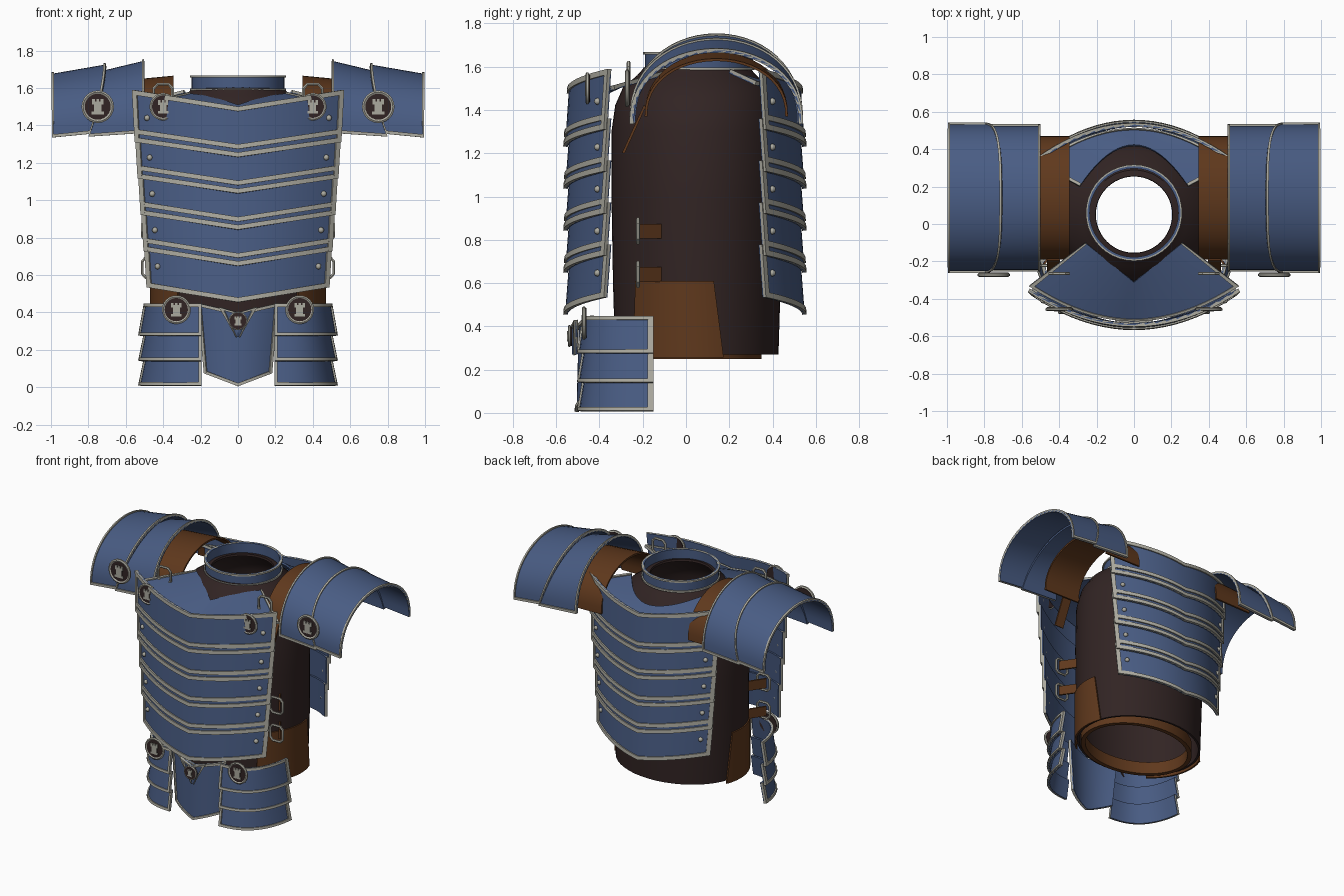
import bpy, bmesh
from math import sin, cos, pi
from mathutils import Vector, Matrix

cube = bpy.data.objects.get("Cube")
if cube:
    bpy.data.objects.remove(cube)

PARTS = []
HEART = Vector((0, 0.05, 1.0))


def material(name, rgb):
    m = bpy.data.materials.new(name)
    m.use_nodes = True
    m.diffuse_color = (*rgb, 1)
    m.node_tree.nodes["Principled BSDF"].inputs["Base Color"].default_value = (*rgb, 1)
    return m


BLUE = material("blue steel", (0.066, 0.107, 0.228))
SILVER = material("silver trim", (0.41, 0.40, 0.345))
DARK = material("dark leather", (0.031, 0.0175, 0.017))
BROWN = material("brown leather", (0.115, 0.04, 0.012))


def add(name, data, *mats):
    for m in mats:
        data.materials.append(m)
    ob = bpy.data.objects.new(name, data)
    bpy.context.collection.objects.link(ob)
    PARTS.append(ob)
    return ob


def mesh_part(name, bm, *mats):
    me = bpy.data.meshes.new(name)
    bm.to_mesh(me)
    bm.free()
    return add(name, me, *mats)


def loop_tube(name, path, r):
    """Closed round silver wire."""
    cu = bpy.data.curves.new(name, "CURVE")
    cu.dimensions = "3D"
    cu.bevel_depth = r
    cu.bevel_resolution = 1
    sp = cu.splines.new("POLY")
    sp.points.add(len(path) - 1)
    for p, co in zip(sp.points, path):
        p.co = (*co, 1)
    sp.use_cyclic_u = True
    add(name, cu, SILVER)


def shell(name, fn, us, vs, mat, thick, offset=0.0):
    """Thin solid over the given parameter rows and columns, facing away from the heart."""
    bm = bmesh.new()
    grid = [[bm.verts.new(fn(u, v)) for u in us] for v in vs]
    for a, b in zip(grid, grid[1:]):
        for i in range(len(us) - 1):
            bm.faces.new((a[i], a[i + 1], b[i + 1], b[i]))
    bmesh.ops.remove_doubles(bm, verts=bm.verts, dist=0.0002)
    bmesh.ops.recalc_face_normals(bm, faces=bm.faces)
    bm.normal_update()
    if sum(f.normal.dot(f.calc_center_median() - HEART) * f.calc_area() for f in bm.faces) < 0:
        bmesh.ops.reverse_faces(bm, faces=bm.faces)
    mod = mesh_part(name, bm, mat).modifiers.new("thickness", "SOLIDIFY")
    mod.thickness = thick
    mod.offset = offset


def sheet(name, fn, mat, nu=16, nv=2, edges="", w=0.024, stripes=(), thick=0.012):
    """Plate from fn(u, v), u in -1..1 and v in 0..1, with flat trim bands raised on its outside."""
    us = [2 * i / nu - 1 for i in range(nu + 1)]
    vs = [j / nv for j in range(nv + 1)]
    shell(name, fn, us, vs, mat, thick)
    if not edges:
        return
    dv = w / (fn(0.6, 1) - fn(0.6, 0)).length
    du = 2 * w / sum((fn(b, 0.5) - fn(a, 0.5)).length for a, b in zip(us, us[1:]))
    rows = {"t": (0, dv), "b": (1 - dv, 1)}
    cols = {"l": (-1, du - 1), "r": (1 - du, 1)}
    deep = thick + 0.008
    lift = 1 - 0.9 * thick / deep
    for e in edges:
        shell(name + "_trim", fn, cols.get(e, us), rows.get(e, vs), SILVER, deep, lift)
    for v in stripes:
        shell(name + "_stripe", fn, us, (v - dv / 2, v + dv / 2), SILVER, deep, lift)


def balls(name, points, r):
    bm = bmesh.new()
    for p in points:
        bmesh.ops.create_icosphere(bm, subdivisions=2, radius=r, matrix=Matrix.Translation(p))
    mesh_part(name, bm, SILVER)


def medallion(name, loc, r):
    """Dark disc with silver rim and a plain tower relief, facing -y."""
    place = Matrix.Translation(loc)
    bm = bmesh.new()
    bmesh.ops.create_cone(bm, cap_ends=True, segments=24, radius1=r, radius2=r, depth=0.018,
                          matrix=place @ Matrix.Rotation(pi / 2, 4, "X"))
    blocks = [(0, -0.44, 0.84, 0.2), (0, -0.05, 0.54, 0.62), (0, 0.26, 0.8, 0.2)]
    blocks += [(x, 0.43, 0.2, 0.2) for x in (-0.3, 0, 0.3)]
    for x, z, wide, high in blocks:
        m = place @ Matrix.Translation((x * r, -0.01, z * r)) @ Matrix.Diagonal((wide * r, 0.01, high * r, 1))
        made = bmesh.ops.create_cube(bm, size=1, matrix=m)
        for f in {f for v in made["verts"] for f in v.link_faces}:
            f.material_index = 1
    mesh_part(name, bm, DARK, SILVER)
    ring = [place @ Vector((r * cos(a), -0.004, r * sin(a))) for a in (i * pi / 12 for i in range(24))]
    loop_tube(name + "_rim", ring, r * 0.13)


def buckle(name, loc, w, h):
    corners = [(-1, -.6), (-.6, -1), (.6, -1), (1, -.6), (1, .6), (.6, 1), (-.6, 1), (-1, .6)]
    loop_tube(name, [Vector(loc) + Vector((x * w, 0, z * h)) for x, z in corners], 0.009)


# Torso shell: height, half width, half depth
TORSO = [(0.27, .445, .37), (0.6, .455, .38), (1.0, .455, .387), (1.3, .445, .387), (1.42, .41, .37),
         (1.5, .355, .335), (1.555, .28, .27), (1.595, .235, .235), (1.6, .205, .205)]


def torso(u, v):
    z, rx, ry = TORSO[round(v * (len(TORSO) - 1))]
    return Vector((rx * sin(pi * u), 0.05 - ry * cos(pi * u), z))


def hoop(rx, ry, yc, z0, z1):
    return lambda u, v: Vector((rx * sin(pi * u), yc - ry * cos(pi * u), z0 + (z1 - z0) * v))


sheet("torso", torso, DARK, 48, len(TORSO) - 1, thick=0.015)
sheet("hem_lining", hoop(.40, .31, .025, .25, .34), BROWN, 48, 1, thick=0.03)
sheet("collar", hoop(.243, .243, .06, 1.585, 1.668), BLUE, 40, 1, "tb", 0.012)


# Layered chest and back plates, dipping to a chevron in the middle
def lame(i, side):
    low = 1.31 - 0.194 * i
    high = low + (0.28 if i == 0 else 0.245)
    scale, near = (1, 0.35) if side < 0 else (0.92, 0.34)

    def fn(u, v):
        x = u * scale * (0.56 - 0.016 * i - 0.015 * v)
        y = side * (near + 0.185 * (1 - u * u) + 0.018 * v)
        drop = (0.09 - 0.01 * v) * (1 - abs(u))
        return Vector((x, y, high + (low - high) * v - drop))
    return fn, 1 - 0.058 / (high - low)


for side, word in ((-1, "chest"), (1, "back")):
    rivets = []
    for i in range(5):
        fn, stripe = lame(i, side)
        sheet(f"{word}_plate_{i + 1}", fn, BLUE, 20, 2, "blr" if i else "tblr", 0.026,
              (stripe,) if i < 4 else ())
        rivets += [fn(u, 0.5) + Vector((0, side * 0.008, 0)) for u in (-0.88, 0.88)]
    balls(word + "_rivets", rivets, 0.016)


# Sloping yokes between the plates and the torso
def chest_yoke(u, v):
    k = 1 - abs(u)
    inner = Vector((0.26 * u, -0.1 - 0.21 * k, 1.565 - 0.06 * k ** 1.5))
    outer = lame(0, -1)[0](u, 0) + Vector((0, 0.02, -0.09))
    return inner.lerp(outer, v)


def back_yoke(u, v):
    k = 1 - u * u
    inner = Vector((0.29 * u, 0.2 + 0.22 * k, 1.575 - 0.06 * k))
    outer = lame(0, 1)[0](u, 0) + Vector((0, -0.02, -0.07))
    return inner.lerp(outer, v)


sheet("chest_yoke", chest_yoke, BLUE, 20, 3, "blr", 0.014)
sheet("back_yoke", back_yoke, BLUE, 20, 3, "blr", 0.014)


# Shoulder arches run front to back over u
def arch(s, x0, x1, narrow0, narrow1, ry, rz0, rz1, z0, z1, yc):
    def fn(u, v):
        a = pi * (u + 1) / 2
        lift = max(0, sin(a)) ** 0.87
        flare = (1 - lift) ** 1.5
        left, right = x0 + narrow0 * flare, x1 + narrow1 * flare
        return Vector((s * (left + (right - left) * v), yc - ry * cos(a),
                       z0 + (z1 - z0) * v + (rz0 + (rz1 - rz0) * v) * lift))
    return fn


def side_tasset(s, i):
    top = (0.445, 0.285, 0.15)[i]
    low = (0.275, 0.14, 0.008)[i]

    def fn(u, v):
        t = (u + 1) / 2
        x = 0.195 + (0.295 + 0.03 * v) * (1 - (1 - t) ** 1.5)
        y = -0.465 - 0.025 * v * (1 - t) + 0.315 * t ** 2.5
        return Vector((s * x, y, top + (low - top) * v))
    return fn


def waist_panel(s):
    def fn(u, v):
        t = 1.27 + 0.5 * u + v * (0.08 * u + 0.04)
        return Vector((s * 0.465 * sin(t), 0.05 - 0.39 * cos(t), 0.61 - 0.355 * v))
    return fn


def ribbon(a, b, half):
    """Flat strap between two points, widened by the vector half."""
    a, b, half = Vector(a), Vector(b), Vector(half)
    return lambda u, v: a.lerp(b, v) + half * u


for s, word in ((1, "left"), (-1, "right")):
    # Shoulder straps and armour
    sheet(word + "_shoulder_strap", arch(s, .345, .64, 0, 0, .325, .285, .262, 1.375, 1.37, .14), BROWN, 24, 1)
    sheet(word + "_strap_tail", ribbon((s * .43, -.19, 1.42), (s * .43, -.29, 1.2), (s * .035, 0, 0)), BROWN, 2, 2)
    sheet(word + "_inner_pauldron", arch(s, .5, .73, 0, .07, .38, .38, .345, 1.36, 1.34, .14),
          BLUE, 28, 2, "tlr", 0.011)
    sheet(word + "_outer_pauldron", arch(s, .705, .995, .085, 0, .387, .365, .335, 1.355, 1.335, .14),
          BLUE, 28, 2, "tblr", 0.012)
    medallion(word + "_shoulder_medallion", (s * .75, -.268, 1.5), .078)
    medallion(word + "_chest_medallion", (s * .4, -.452, 1.5), .066)
    buckle(word + "_shoulder_buckle", (s * .4, -.265, 1.565), .05, .055)

    # Side fastenings
    for z in (0.64, 0.84):
        sheet(word + "_side_strap", ribbon((s * .41, -.11, z), (s * .485, -.22, z), (0, 0, .034)), BROWN, 2, 1)
        buckle(word + "_side_buckle", (s * .462, -.222, z), .05, .055)

    # Hip guards
    sheet(word + "_waist_panel", waist_panel(s), BROWN, 16, 2)
    for i in range(3):
        sheet(f"{word}_tasset_{i + 1}", side_tasset(s, i), BLUE, 14, 2, "blr" if i else "tblr", 0.017)
    medallion(word + "_hip_medallion", (s * .33, -.468, .415), .069)


# Centre guard with its pointed flap
def centre_guard(u, v):
    k = 1 - abs(u)
    top, low = 0.45 - 0.05 * k, 0.075 - 0.07 * k
    return Vector((u * (0.21 - 0.035 * v), -0.43 - 0.06 * (1 - u * u) - 0.01 * v, top + (low - top) * v))


def centre_flap(u, v):
    k = 1 - abs(u)
    top = 0.43 - 0.03 * k
    return Vector((u * 0.1 * (1 - 0.97 * v), -0.505 - 0.015 * k, top + (0.27 - top) * v))


sheet("centre_guard", centre_guard, BLUE, 12, 2, "tblr", 0.017)
sheet("centre_flap", centre_flap, BLUE, 8, 2, "tlr", 0.013)
medallion("centre_medallion", (0, -.535, .355), .045)

# Bake thickness and wires, then shade smooth with sharp edges kept
bpy.ops.object.select_all(action="DESELECT")
for ob in PARTS:
    ob.select_set(True)
bpy.context.view_layer.objects.active = PARTS[0]
bpy.ops.object.convert(target="MESH")
bpy.ops.object.shade_smooth_by_angle()
